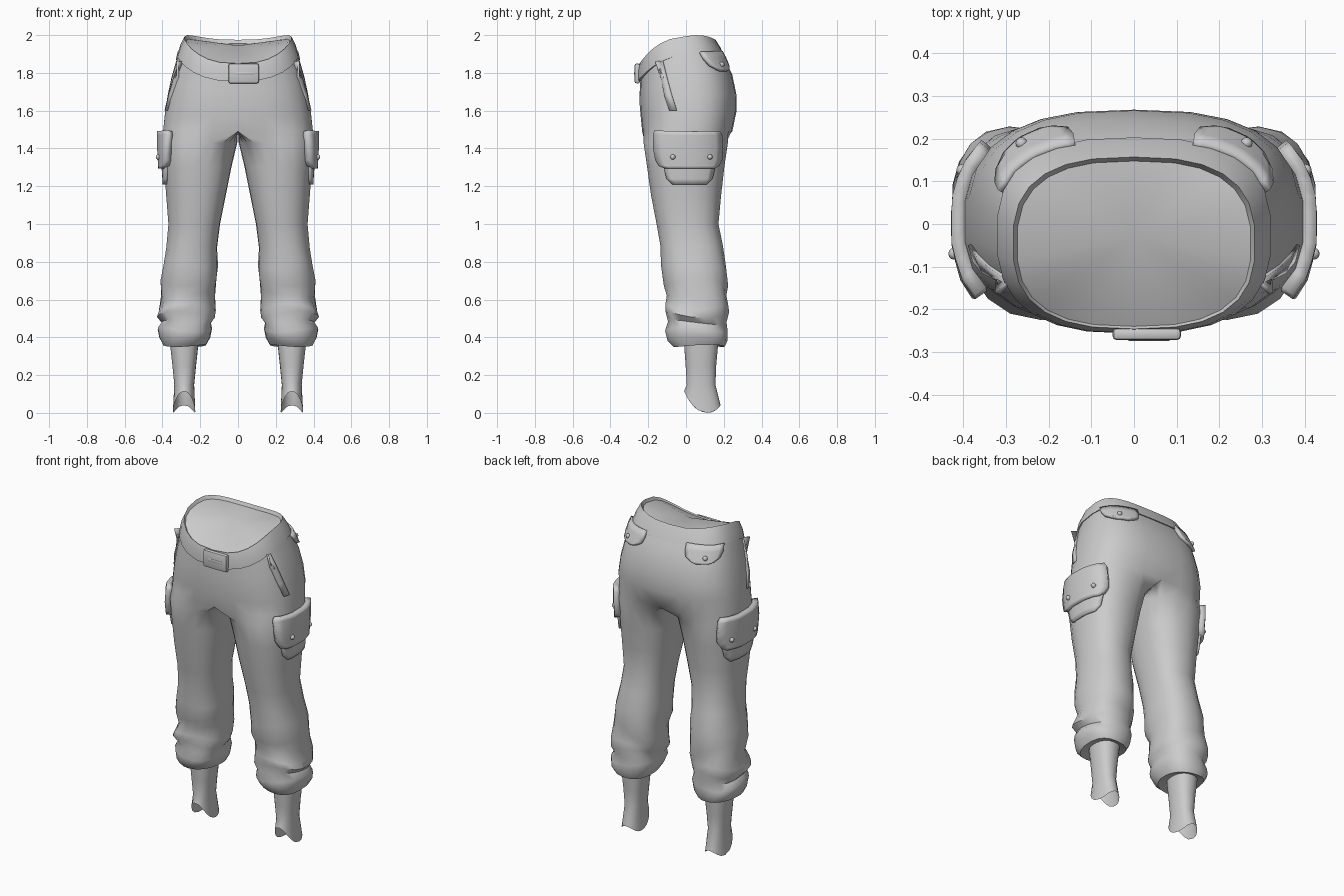
import bpy, bmesh
from math import sin, cos, radians, copysign
from mathutils import Vector
from mathutils.bvhtree import BVHTree

if "Cube" in bpy.data.objects:
    bpy.data.objects.remove(bpy.data.objects["Cube"])

K, INNER = 14, 7          # points on outer and inner part of each cross-section


def spow(v, e):
    return copysign(abs(v) ** e, v)


def height(s, zf, zs, zb):
    """Ring height passing through front, side and back values."""
    return zs + (zb - zf) / 2 * s + ((zf + zb) / 2 - zs) * s * s


def hip_ring(a, yf, yb, zf, zs, zb, closed=True, e=0.75):
    """Half of the pelvis outline, closed along the x = 0 plane."""
    cy, ry, pts = (yf + yb) / 2, (yb - yf) / 2, []
    for j in range(K):
        p = radians(-90 + 180 * j / (K - 1))
        s = sin(p)
        x = 0 if j in (0, K - 1) else a * spow(cos(p), e)
        pts.append((x, cy + ry * spow(s, e), height(s, zf, zs, zb)))
    if closed:
        f, b = Vector(pts[0]), Vector(pts[-1])
        pts += [tuple(b.lerp(f, (i + 1) / (INNER + 1))) for i in range(INNER)]
    return pts


def leg_ring(z, xi, xo, yf, yb, wrinkle=0.0, e=0.85):
    """Full leg outline, starting at its front inner corner."""
    zf, zs, zb = z if isinstance(z, tuple) else (z, z, z)
    pts = []
    for j in range(K + INNER):
        if j < K:
            p = radians(-125 + 250 * j / (K - 1))
        else:
            p = radians(125 + 110 * (j - K + 1) / (INNER + 1))
        s, w = sin(p), 1 + wrinkle * sin(3 * p + zs * 31)
        pts.append(((xi + xo) / 2 + (xo - xi) / 2 * spow(cos(p), e) * w,
                    (yf + yb) / 2 + (yb - yf) / 2 * spow(s, e) * w,
                    height(s, zf, zs, zb) + wrinkle * 0.6 * sin(2 * p + zs * 20)))
    return pts


def loft(rings, closed=True):
    """Skin rings listed from top to bottom."""
    bm = bmesh.new()
    vs = [[bm.verts.new(p) for p in r] for r in rings]
    n = len(rings[0])
    for a, b in zip(vs, vs[1:]):
        for j in range(n if closed else n - 1):
            k = (j + 1) % n
            f = (a[j], b[j], b[k], a[k])
            if any(v.co.x > 1e-5 for v in f):
                bm.faces.new(f)
    return bm, vs


def finish(name, bm, mirror=True, solid=0, angle=40):
    me = bpy.data.meshes.new(name)
    bm.to_mesh(me)
    ob = bpy.data.objects.new(name, me)
    bpy.context.collection.objects.link(ob)
    bpy.ops.object.select_all(action='DESELECT')
    ob.select_set(True)
    bpy.context.view_layer.objects.active = ob
    bpy.ops.object.shade_smooth_by_angle(angle=radians(angle))
    if solid:
        m = ob.modifiers.new("thickness", 'SOLIDIFY')
        m.thickness, m.offset = solid, 1
    if mirror:
        m = ob.modifiers.new("mirror", 'MIRROR')
        m.merge_threshold = 0.002
    return ob


# trousers: seat sections, then one leg with gathered folds at the bottom
seat = [hip_ring(*r) for r in [
    (.312, -.243, .190, 1.77, 1.91, 1.90),
    (.328, -.243, .212, 1.74, 1.86, 1.86),
    (.352, -.245, .245, 1.70, 1.78, 1.79),
    (.374, -.245, .266, 1.63, 1.68, 1.69),
    (.388, -.240, .268, 1.57, 1.59, 1.60),
    (.398, -.232, .245, 1.49, 1.50, 1.49)]]
legs = [leg_ring(*r) for r in [
    (1.43, .004, .400, -.225, .222),
    (1.30, .035, .393, -.206, .203),
    (1.15, .065, .382, -.185, .186),
    (1.00, .095, .370, -.156, .172),
    (.88, .110, .380, -.137, .195, .01),
    (.78, .108, .398, -.130, .213, .02),
    (.69, .112, .408, -.122, .220, .03),
    (.62, .120, .405, -.098, .218, .03),
    (.56, .122, .424, -.108, .222, .03),
    (.52, .125, .430, -.113, .224, .03),
    (.48, .142, .402, -.098, .213, .02),
    (.44, .135, .424, -.110, .223, .02),
    (.39, .148, .418, -.095, .221, .015),
    (.355, .170, .398, -.065, .205, .01),
    (.365, .212, .358, -.010, .168)]]
trousers, _ = loft(seat + legs)
surface = BVHTree.FromBMesh(trousers)
finish("trousers", trousers, angle=50)

# belt, tilted down toward the front
belt, _ = loft([hip_ring(*r, closed=False) for r in [
    (.268, -.232, .143, 1.83, 1.955, 1.945),
    (.284, -.246, .157, 1.85, 1.987, 1.975),
    (.305, -.256, .182, 1.81, 1.945, 1.935),
    (.322, -.257, .203, 1.755, 1.893, 1.890),
    (.308, -.238, .188, 1.755, 1.893, 1.890)]], closed=False)
finish("belt", belt)

# waist filling inside the belt
cap, rings = loft([hip_ring(.276, -.240, .15, 1.845, 1.968, 1.955, closed=False)], False)
mid = cap.verts.new((0, -.03, 1.945))
for a, b in zip(rings[0], rings[0][1:]):
    cap.faces.new((mid, a, b))
finish("waist_cap", cap)


def box(name, center, size, bevel):
    bm = bmesh.new()
    bmesh.ops.create_cube(bm, size=1)
    for v in bm.verts:
        v.co = Vector([c + p * s for c, p, s in zip(center, v.co, size)])
    bmesh.ops.bevel(bm, geom=bm.edges[:], offset=bevel, segments=2, affect='EDGES', profile=.5)
    finish(name, bm, mirror=False)


# belt buckle, slightly off centre
box("buckle", (.03, -.258, 1.797), (.16, .028, .104), .009)
box("buckle_tongue", (.035, -.268, 1.797), (.10, .012, .018), .004)


def on_surface(center, ang, u, z, off=0):
    """Project a point of a tilted plane onto the trousers."""
    n = Vector((cos(radians(ang)), sin(radians(ang)), 0))
    t = Vector((-n.y, n.x, 0))
    start = Vector((*center, z)) + t * u + n
    hit = surface.ray_cast(start, -n)[0]
    return (hit if hit else start - n * .85) + n * off


def panel(name, center, ang, rows, thick, cols=9):
    """Cloth patch following the surface; rows are (z, left, right)."""
    bm = bmesh.new()
    g = [[bm.verts.new(on_surface(center, ang, l + (r - l) * i / cols, z, -.004))
          for i in range(cols + 1)] for z, l, r in rows]
    for a, b in zip(g, g[1:]):
        for i in range(cols):
            bm.faces.new((a[i], b[i], b[i + 1], a[i + 1]))
    finish(name, bm, solid=thick, angle=35)


def button(name, center, ang, u, z, off):
    bm = bmesh.new()
    bmesh.ops.create_uvsphere(bm, u_segments=12, v_segments=8, radius=.014)
    bmesh.ops.translate(bm, verts=bm.verts[:], vec=on_surface(center, ang, u, z, off))
    finish(name, bm)


# cargo pockets on the thighs
thigh = (.2, .0)
panel("cargo_pocket", thigh, 4, [
    (1.46, -.13, .14), (1.38, -.13, .14), (1.30, -.125, .135),
    (1.24, -.11, .12), (1.21, -.08, .09)], .018)
panel("cargo_flap", thigh, 4, [
    (1.49, -.155, .150), (1.47, -.165, .160), (1.40, -.165, .165),
    (1.34, -.155, .160), (1.31, -.14, .145), (1.295, -.11, .12)], .036)
for i, u in enumerate((-.085, .112)):
    button(f"cargo_button_{i}", thigh, 4, u, 1.355, .034)

# back pocket flaps with rounded lower corners
rear = (.2, .1)
panel("back_flap", rear, 65, [
    (1.905, -.105, .09), (1.87, -.105, .095), (1.835, -.09, .09),
    (1.815, -.06, .06), (1.805, -.03, .03)], .022)
button("back_button", rear, 65, -.02, 1.845, .020)

# slanted hip pocket edges
panel("hip_pocket_edge", (.2, -.03), -15, [
    (1.86, -.10, -.06), (1.77, -.07, -.03), (1.68, -.04, .0), (1.60, -.01, .03)],
    .012, cols=2)

# ankles, with the uneven open lower edge
ankle, _ = loft([leg_ring(*r) for r in [
    (.45, .205, .365, -.015, .175),
    (.36, .210, .360, -.010, .170),
    (.25, .222, .348, -.002, .160),
    (.15, .232, .338, .004, .156),
    ((.115, .0055, .04), .226, .345, -.010, .183)]])
finish("ankle", ankle, angle=50)
